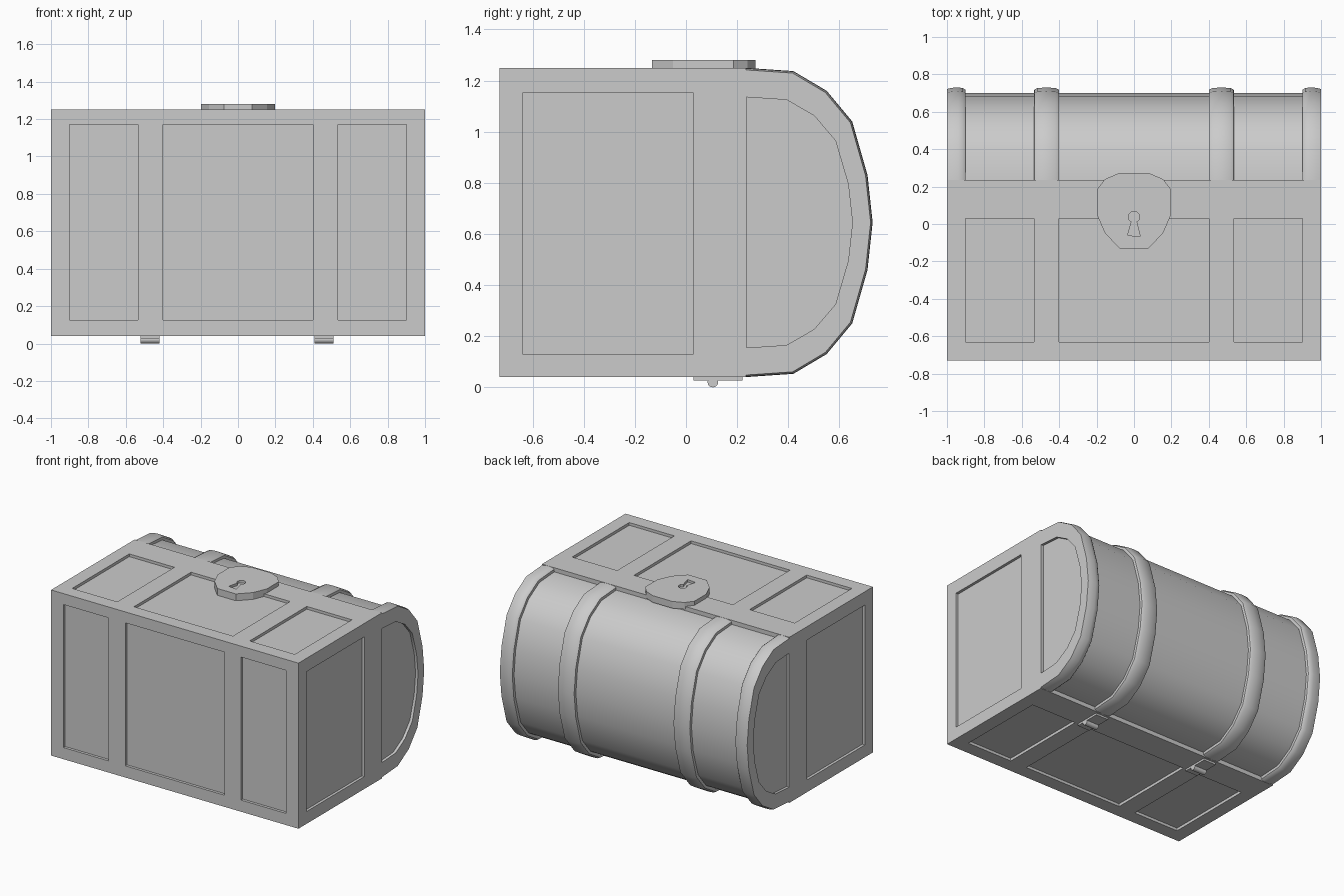
import bpy, bmesh, math

cube = bpy.data.objects.get("Cube")
if cube:
    bpy.data.objects.remove(cube, do_unlink=True)

grey = bpy.data.materials.new("plain_grey")
grey.use_nodes = True
COLOUR = (0.6, 0.6, 0.6, 1)
grey.diffuse_color = COLOUR
grey.node_tree.nodes["Principled BSDF"].inputs["Base Color"].default_value = COLOUR

LOW, HIGH = 0.04, 1.25
MID = (LOW + HIGH) / 2
FRONT, SEAM, BACK = -0.73, 0.03, 0.235
DEPTH = 0.02


def make(name, bm):
    bmesh.ops.recalc_face_normals(bm, faces=bm.faces)
    mesh = bpy.data.meshes.new(name)
    bm.to_mesh(mesh)
    bm.free()
    ob = bpy.data.objects.new(name, mesh)
    mesh.materials.append(grey)
    bpy.context.collection.objects.link(ob)
    return ob


def loft(name, rings):
    """Skin closed rings of points and cap both ends."""
    bm = bmesh.new()
    loops = [[bm.verts.new(p) for p in ring] for ring in rings]
    n = len(loops[0])
    for a, b in zip(loops, loops[1:]):
        for i in range(n):
            j = (i + 1) % n
            bm.faces.new((a[i], a[j], b[j], b[i]))
    bm.faces.new(loops[0])
    bm.faces.new(loops[-1])
    return make(name, bm)


def box(name, x, y, z):
    return loft(name, [[(x[0], y[0], h), (x[1], y[0], h), (x[1], y[1], h), (x[0], y[1], h)]
                       for h in z])


def plate(name, outline, z0, z1):
    return loft(name, [[(x, y, z) for x, y in outline] for z in (z0, z1)])


def select(ob):
    bpy.ops.object.select_all(action='DESELECT')
    ob.select_set(True)
    bpy.context.view_layer.objects.active = ob


def carve(ob, cutter):
    cutter.hide_render = True
    mod = ob.modifiers.new("carve", 'BOOLEAN')
    mod.operation = 'DIFFERENCE'
    mod.solver = 'EXACT'
    mod.object = cutter
    select(ob)
    bpy.ops.object.modifier_apply(modifier=mod.name)
    bpy.data.objects.remove(cutter, do_unlink=True)


# Box body with the recessed panels between its frame bars
body = box("chest_body", (-1, 1), (FRONT, BACK), (LOW, HIGH))
for x in ((-0.9, -0.535), (-0.4, 0.4), (0.535, 0.9)):
    carve(body, box("cutter", x, (FRONT - 0.1, FRONT + DEPTH), (0.125, 1.17)))
    carve(body, box("cutter", x, (-0.63, SEAM), (HIGH - DEPTH, HIGH + 0.1)))
    carve(body, box("cutter", x, (-0.63, SEAM), (LOW - 0.1, LOW + DEPTH)))
for s in (-1, 1):
    carve(body, box("cutter", sorted((s * (1 - DEPTH), s * 1.1)), (-0.64, SEAM), (0.13, 1.152)))

# Arched lid profile, mirrored about its middle height
half = [(0.23, 0.605), (0.42, 0.592), (0.55, 0.515), (0.65, 0.395), (0.71, 0.185)]
arch = half + [(0.73, 0)] + [(y, -h) for y, h in reversed(half)]


def lid_ring(x, sy, sz, start=0.23):
    return [(x, start + (y - 0.23) * sy, MID + h * sz) for y, h in arch]


def lid_station(x, drop):
    return lid_ring(x, 1 - drop / 0.5, 1 - drop / 0.605)


# Lid barrel with four rounded raised bands
SINK = 0.03
edge = [(0.9, SINK), (0.902, 0.012), (0.915, 0.003), (0.94, 0), (0.975, 0.002), (1, 0.008)]
inner = [(0.4, SINK), (0.402, 0.012), (0.42, 0.003), (0.47, 0), (0.515, 0.003),
         (0.533, 0.012), (0.535, SINK)]
right_half = inner + edge
stations = [(-x, d) for x, d in reversed(right_half)] + right_half
lid = loft("lid", [lid_station(x, d) for x, d in stations])

# Recessed end panels of the lid
for s in (-1, 1):
    carve(lid, loft("cutter", [lid_ring(s * x, 0.83, 0.81, 0.236) for x in (1 - DEPTH, 1.1)]))
select(lid)
bpy.ops.object.shade_smooth_by_angle(angle=math.radians(40))

# Lock plate with a keyhole
side = [(0.08, 0.272), (0.155, 0.24), (0.198, 0.185), (0.198, 0.05), (0.155, -0.05), (0.075, -0.132)]
lock = plate("lock_plate", side + [(-x, y) for x, y in reversed(side)], HIGH - DEPTH, 1.28)
a0 = math.radians(-62)
arc = [a0 + (math.pi - 2 * a0) * i / 10 for i in range(11)]
keyhole = [(0.03 * math.cos(a), 0.038 + 0.03 * math.sin(a)) for a in arc]
keyhole += [(-0.034, -0.06), (0.034, -0.068)]
carve(lock, plate("cutter", keyhole, 1.262, 1.4))

# Hinges on the opposite side: a leaf and a round pin
for label, x in (("right", -0.47), ("left", 0.46)):
    span = (x - 0.05, x + 0.05)
    box(label + "_hinge_leaf", span, (0.03, 0.22), (0.026, LOW + 0.002))
    pin = loft(label + "_hinge_pin",
               [[(px, 0.105 + 0.021 * math.cos(i * math.pi / 6),
                  0.021 + 0.021 * math.sin(i * math.pi / 6)) for i in range(12)] for px in span])
    select(pin)
    bpy.ops.object.shade_smooth_by_angle(angle=math.radians(40))
